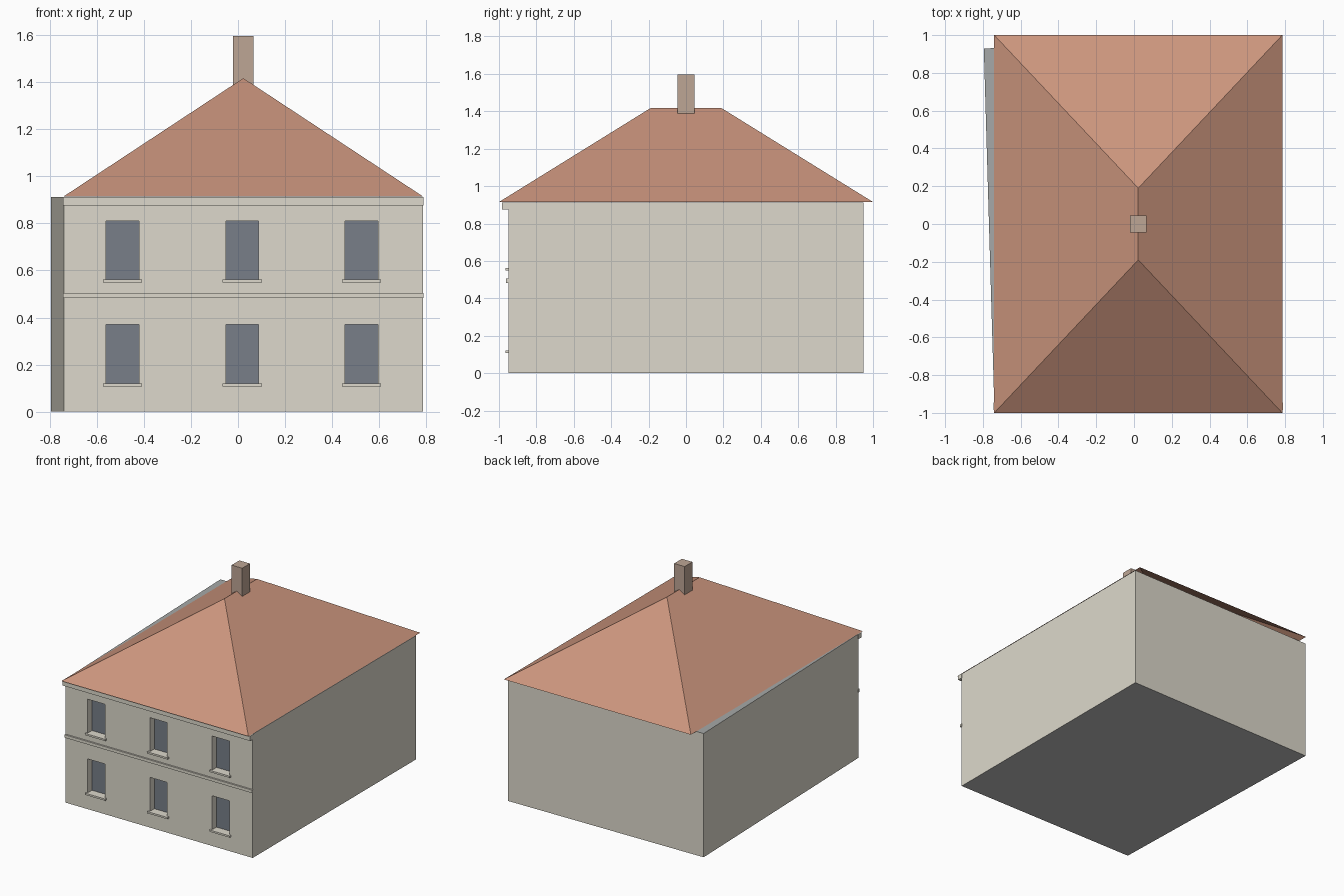
import bpy
import bmesh
from mathutils import Vector

cube = bpy.data.objects.get("Cube")
if cube:
    bpy.data.objects.remove(cube, do_unlink=True)


def material(name, rgb):
    """Flat material from 8-bit display values, stored as linear."""
    linear = [((c / 255 + 0.055) / 1.055) ** 2.4 for c in rgb]
    mat = bpy.data.materials.new(name)
    mat.use_nodes = True
    mat.diffuse_color = (*linear, 1)
    mat.node_tree.nodes["Principled BSDF"].inputs["Base Color"].default_value = (*linear, 1)
    return mat


plaster = material("plaster", (221, 217, 204))
glass = material("window_glass", (120, 127, 137))
tile = material("roof_tile", (203, 149, 125))
brick = material("chimney_brick", (190, 166, 149))
slab = material("slab_grey", (166, 169, 168))
ground_slab = material("base_grey", (190, 190, 190))


def add_object(name, bm, *mats):
    mesh = bpy.data.meshes.new(name)
    bm.to_mesh(mesh)
    bm.free()
    for m in mats:
        mesh.materials.append(m)
    obj = bpy.data.objects.new(name, mesh)
    bpy.context.collection.objects.link(obj)
    return obj


def box(name, x, y, z, mat):
    """Box spanning the given (low, high) ranges."""
    bm = bmesh.new()
    bmesh.ops.create_cube(bm, size=1)
    for v in bm.verts:
        v.co = [(r[0] + r[1]) / 2 + c * (r[1] - r[0]) for r, c in zip((x, y, z), v.co)]
    return add_object(name, bm, mat)


LEFT, RIGHT, FRONT, BACK, EAVE = 0.785, -0.74, -0.95, 0.95, 0.912
window_xs = (-0.49, 0.018, 0.525)
window_zs = (0.12, 0.56)
WIN_HALF, WIN_HEIGHT, REVEAL = 0.07, 0.25, 0.05

# Wall block: a slightly skewed plan raised to the eaves
bm = bmesh.new()
plan = [(RIGHT, FRONT), (LEFT, FRONT), (LEFT, BACK), (-0.795, 0.93)]
base = bm.faces.new([bm.verts.new((x, y, 0)) for x, y in plan])
raised = bmesh.ops.extrude_face_region(bm, geom=[base], use_keep_orig=True)["geom"]
bmesh.ops.translate(bm, vec=(0, 0, EAVE), verts=[v for v in raised if isinstance(v, bmesh.types.BMVert)])
bmesh.ops.recalc_face_normals(bm, faces=bm.faces)

# Divide the front along the window edges
cuts = [(Vector((x + s * WIN_HALF, 0, 0)), Vector((1, 0, 0))) for x in window_xs for s in (-1, 1)]
cuts += [(Vector((0, 0, z + h)), Vector((0, 0, 1))) for z in window_zs for h in (0, WIN_HEIGHT)]
for point, normal in cuts:
    bm.normal_update()
    front = [f for f in bm.faces if f.normal.y < -0.9]
    edges = {e for f in front for e in f.edges}
    verts = {v for f in front for v in f.verts}
    bmesh.ops.bisect_plane(bm, geom=[*front, *edges, *verts], plane_co=point, plane_no=normal)

# Sink the window panes and colour the faces
bm.normal_update()
panes = []
for f in bm.faces:
    c = f.calc_center_median()
    if f.normal.y < -0.9 and any(abs(c.x - x) < WIN_HALF for x in window_xs) \
            and any(z < c.z < z + WIN_HEIGHT for z in window_zs):
        panes.append(f)
    elif f.normal.z > 0.9:
        f.material_index = 2
    elif f.normal.z < -0.9:
        f.material_index = 3
bmesh.ops.inset_individual(bm, faces=panes, thickness=0, depth=-REVEAL)
for f in panes:
    f.material_index = 1
add_object("walls", bm, plaster, glass, slab, ground_slab)

# Window sills
for row, z in zip(("lower", "upper"), window_zs):
    for side, x in zip(("right", "middle", "left"), window_xs):
        box(f"{row}_{side}_sill", (x - 0.083, x + 0.083), (FRONT - 0.015, FRONT + 0.01),
            (z - 0.012, z + 0.001), plaster)

# Front mouldings
box("floor_band", (RIGHT - 0.003, LEFT + 0.004), (FRONT - 0.012, FRONT + 0.004), (0.483, 0.505), plaster)
box("cornice", (RIGHT - 0.003, LEFT + 0.004), (FRONT - 0.035, FRONT + 0.004), (0.876, EAVE), plaster)

# Hipped roof: an open sheet over the eaves
bm = bmesh.new()
mid = (LEFT + RIGHT) / 2
a, b, c, d = [bm.verts.new((x, y, EAVE + 0.003)) for x, y in
              ((RIGHT, -1), (LEFT, -1), (LEFT, 1), (RIGHT, 1))]
p, q = [bm.verts.new((mid, y, 1.417)) for y in (-0.19, 0.19)]
for loop in ((a, b, p), (b, c, q, p), (c, d, q), (d, a, p, q)):
    bm.faces.new(loop)
add_object("roof", bm, tile)

# Chimney astride the ridge
box("chimney", (mid - 0.043, mid + 0.043), (-0.045, 0.045), (1.385, 1.597), brick)
